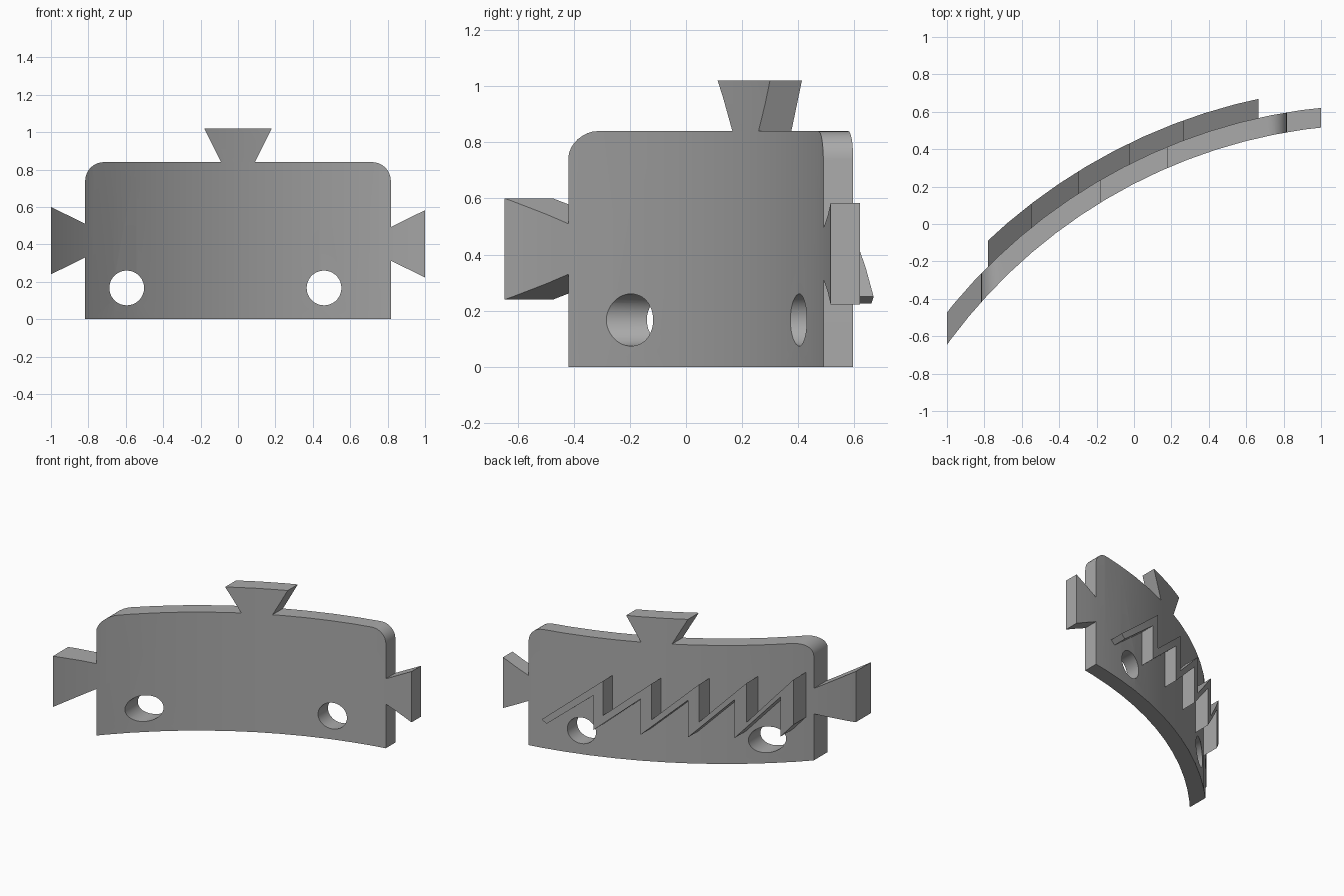
import bpy, bmesh, math

if "Cube" in bpy.data.objects:
    bpy.data.objects.remove(bpy.data.objects["Cube"])

CX, CY = 1.308, -2.317          # axis of the curved wall
R_FRONT, R_BACK, R_RELIEF = 2.85, 2.955, 3.055
HALF, TOP = 0.817, 0.84         # plate half width and height

grey = bpy.data.materials.new("plain grey")
grey.use_nodes = True
COLOUR = (0.4, 0.4, 0.4, 1)
grey.diffuse_color = COLOUR
grey.node_tree.nodes["Principled BSDF"].inputs["Base Color"].default_value = COLOUR


def prism(name, outline, direction, length):
    """Closed solid swept from a flat outline."""
    bm = bmesh.new()
    face = bm.faces.new([bm.verts.new(p) for p in outline])
    swept = bmesh.ops.extrude_face_region(bm, geom=[face])["geom"]
    verts = [v for v in swept if isinstance(v, bmesh.types.BMVert)]
    bmesh.ops.translate(bm, verts=verts, vec=[d * length for d in direction])
    bmesh.ops.recalc_face_normals(bm, faces=bm.faces)
    mesh = bpy.data.meshes.new(name)
    bm.to_mesh(mesh)
    bm.free()
    obj = bpy.data.objects.new(name, mesh)
    bpy.context.collection.objects.link(obj)
    return obj


def curved_wall(r_in, r_out):
    """Upright arc-shaped wall that the parts are cut from."""
    steps = 20
    angles = [math.radians(85 + 65 * i / steps) for i in range(steps + 1)]
    arc = lambda r: [(CX + r * math.cos(a), CY + r * math.sin(a), -0.2) for a in angles]
    return prism("wall", arc(r_in) + arc(r_out)[::-1], (0, 0, 1), 1.5)


def boolean(obj, cutter, operation):
    mod = obj.modifiers.new(operation, 'BOOLEAN')
    mod.operation, mod.object, mod.solver = operation, cutter, 'EXACT'
    bpy.context.view_layer.objects.active = obj
    bpy.ops.object.modifier_apply(modifier=mod.name)
    bpy.data.objects.remove(cutter)


def curved_part(name, outline, r_in, r_out, holes=()):
    """Front outline in x, z cut out of a curved wall, with round holes."""
    part = curved_wall(r_in, r_out)
    part.name = part.data.name = name
    for operation, shape in [('INTERSECT', outline)] + [('DIFFERENCE', h) for h in holes]:
        cutter = prism("cutter", [(x, -2, z) for x, z in shape], (0, 1, 0), 4)
        boolean(part, cutter, operation)
    part.data.materials.clear()
    part.data.materials.append(grey)
    bpy.ops.object.select_all(action='DESELECT')
    part.select_set(True)
    bpy.context.view_layer.objects.active = part
    bpy.ops.object.shade_smooth_by_angle(angle=math.radians(30))
    return part


def arc_points(x, z, r, start, end, count):
    angles = [math.radians(start + (end - start) * i / count) for i in range(count + 1)]
    return [(x + r * math.cos(a), z + r * math.sin(a)) for a in angles]


# plate with rounded upper corners and two bolt holes
corner = 0.1
right_top = arc_points(HALF - corner, TOP - corner, corner, 0, 90, 8)
left_top = arc_points(corner - HALF, TOP - corner, corner, 90, 180, 8)
bolt_holes = [arc_points(x, 0.167, 0.093, 0, 350, 35) for x in (-0.595, 0.46)]
curved_part("plate", [(-HALF, 0), (HALF, 0)] + right_top + left_top,
            R_FRONT, R_BACK, bolt_holes)

# dovetail tabs
curved_part("top_tab", [(-0.09, TOP), (0.09, TOP), (0.18, 1.02), (-0.18, 1.02)],
            R_FRONT, R_BACK)
for name, side, mid in (("left_tab", 1, 0.403), ("right_tab", -1, 0.42)):
    curved_part(name, [(side * HALF, mid - 0.09), (side, mid - 0.18),
                       (side, mid + 0.18), (side * HALF, mid + 0.09)],
                R_FRONT, R_BACK)

# raised saw-tooth band on the back
peaks = [0.265, -0.028, -0.298, -0.55, -0.78]
valleys = [0.325, 0.035, -0.237, -0.488, -0.718]
upper, lower = [(0.665, 0.25)], [(0.63, 0.226)]
for i, (peak, valley) in enumerate(zip(peaks, valleys)):
    upper += [(peak, 0.585 + 0.011 * i), (peak, 0.34)]
    lower += [(valley, 0.475 + 0.009 * i), (valley, 0.23)]
upper[-1] = (peaks[-1], 0.31)
curved_part("sawtooth_band", upper + lower[::-1], R_BACK - 0.02, R_RELIEF)
